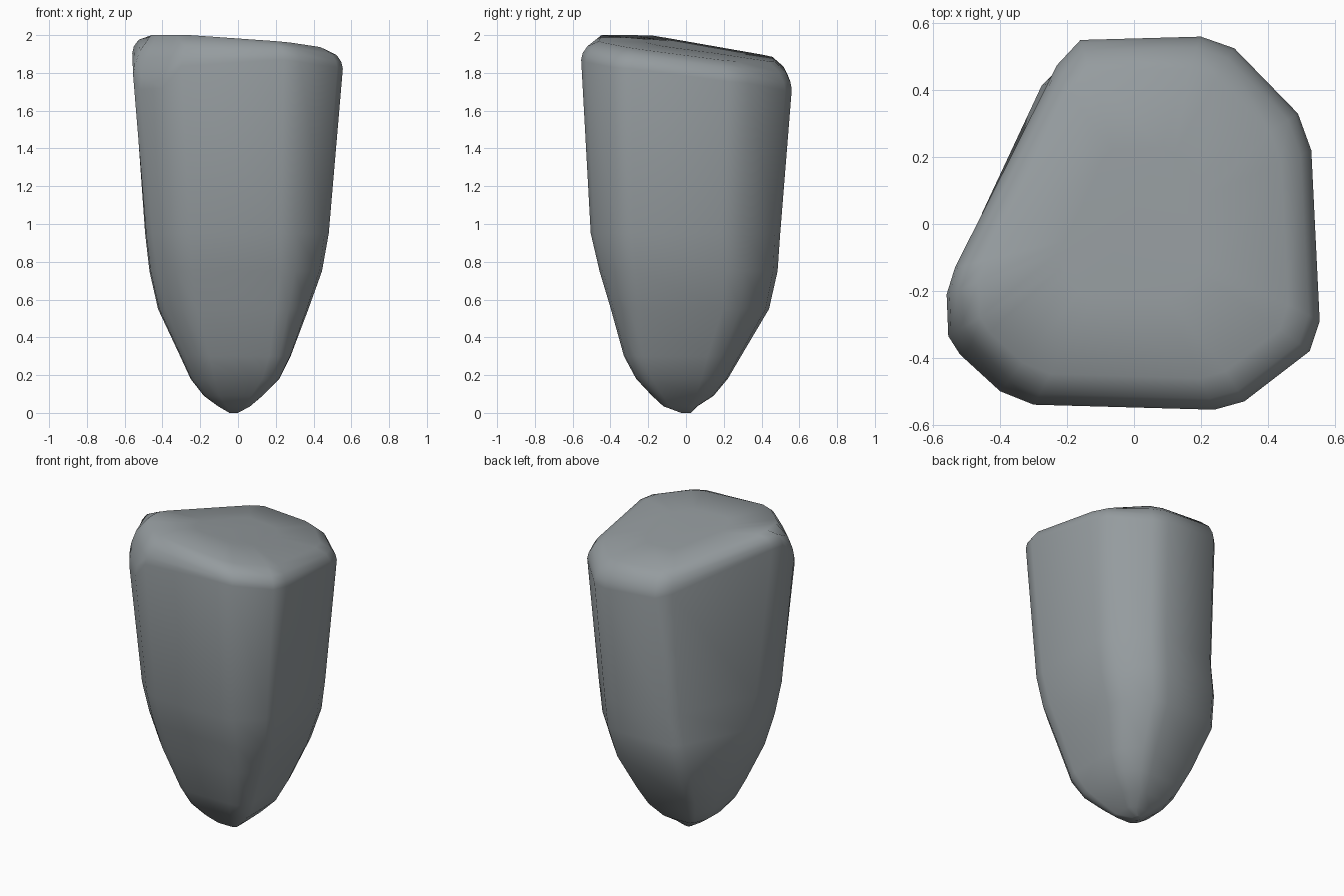
import bpy, bmesh, math

cube = bpy.data.objects.get("Cube")
if cube:
    bpy.data.objects.remove(cube, do_unlink=True)

# Widest cross-section of the stone, seen from above
UPPER = [(-0.16, 0.55), (0.20, 0.56), (0.30, 0.525), (0.49, 0.33),
         (0.53, 0.22), (0.555, -0.29), (0.525, -0.38), (0.33, -0.53),
         (0.24, -0.555), (-0.30, -0.54), (-0.40, -0.50), (-0.52, -0.39),
         (-0.555, -0.335), (-0.56, -0.21), (-0.535, -0.13), (-0.23, 0.475)]

# Squarer cross-section near the tip, at the same scale
LOWER = [(-0.36, 0.54), (0.17, 0.56), (0.33, 0.54), (0.50, 0.37),
         (0.55, 0.24), (0.555, -0.36), (0.55, -0.44), (0.44, -0.54),
         (0.34, -0.555), (-0.26, -0.55), (-0.38, -0.50), (-0.50, -0.38),
         (-0.55, -0.32), (-0.56, -0.20), (-0.55, 0.20), (-0.43, 0.48)]

# Height and extents of each level: z, x min, x max, y min, y max
LEVELS = [(0.00, -0.045, 0.00, -0.025, 0.025),
          (0.035, -0.105, 0.065, -0.12, 0.06),
          (0.09, -0.18, 0.13, -0.18, 0.145),
          (0.18, -0.25, 0.22, -0.265, 0.22),
          (0.30, -0.305, 0.28, -0.33, 0.29),
          (0.55, -0.422, 0.375, -0.40, 0.438),
          (0.75, -0.467, 0.447, -0.46, 0.483),
          (0.95, -0.49, 0.483, -0.507, 0.497)]

# Rounded rim below the sloping top: inset scale, drop, share of corner chamfer
RIM = [(1.0, 0.095, 1.0), (0.985, 0.06, 0.85), (0.94, 0.025, 0.5),
       (0.83, 0.0, 0.0), (0.4, 0.0, 0.0)]


def remap(v, lo, hi):
    return lo + (v + 0.558) / 1.116 * (hi - lo)


def section(z):
    """Outline blended from squarer at the tip to the full shape above."""
    w = min(1.0, (1.15 - z) / 0.85)
    return [(a[0] + (b[0] - a[0]) * w, a[1] + (b[1] - a[1]) * w)
            for a, b in zip(UPPER, LOWER)]


def top_height(x, y):
    z = 1.94 - 0.07 * x - 0.14 * y
    z -= 0.08 * max(0.0, x - 0.25) + 0.14 * max(0.0, -0.3 - y)
    return min(2.0, z)


def corner_chamfer(x, y):
    """Deeper chamfer at one front corner, and a slight one along the back."""
    corner = 0.28 * max(0.0, 1 - math.hypot(x + 0.46, y + 0.44) / 0.25)
    return corner + (0.04 if y > 0.45 else 0.0)


bm = bmesh.new()
rings = []

# Tapering body
for z, x0, x1, y0, y1 in LEVELS:
    rings.append([bm.verts.new((remap(x, x0, x1), remap(y, y0, y1), z))
                  for x, y in section(z)])

# Sloping top with softened rim
for s, drop, share in RIM:
    rings.append([bm.verts.new((x * s, y * s, top_height(x * s, y * s)
                                - drop - share * corner_chamfer(x, y)))
                  for x, y in UPPER])

n = len(UPPER)
for a, b in zip(rings, rings[1:]):
    for i in range(n):
        j = (i + 1) % n
        bm.faces.new((a[i], a[j], b[j], b[i]))
bm.faces.new(rings[0])
bm.faces.new(rings[-1])
bmesh.ops.recalc_face_normals(bm, faces=bm.faces)
for f in bm.faces:
    f.smooth = True

mesh = bpy.data.meshes.new("stone")
bm.to_mesh(mesh)
bm.free()
stone = bpy.data.objects.new("stone", mesh)
bpy.context.collection.objects.link(stone)

# Plain grey stone
grey = bpy.data.materials.new("stone grey")
grey.use_nodes = True
colour = (0.30, 0.33, 0.345, 1.0)
grey.diffuse_color = colour
bsdf = next(nd for nd in grey.node_tree.nodes if nd.type == 'BSDF_PRINCIPLED')
bsdf.inputs["Base Color"].default_value = colour
bsdf.inputs["Roughness"].default_value = 0.9
mesh.materials.append(grey)
